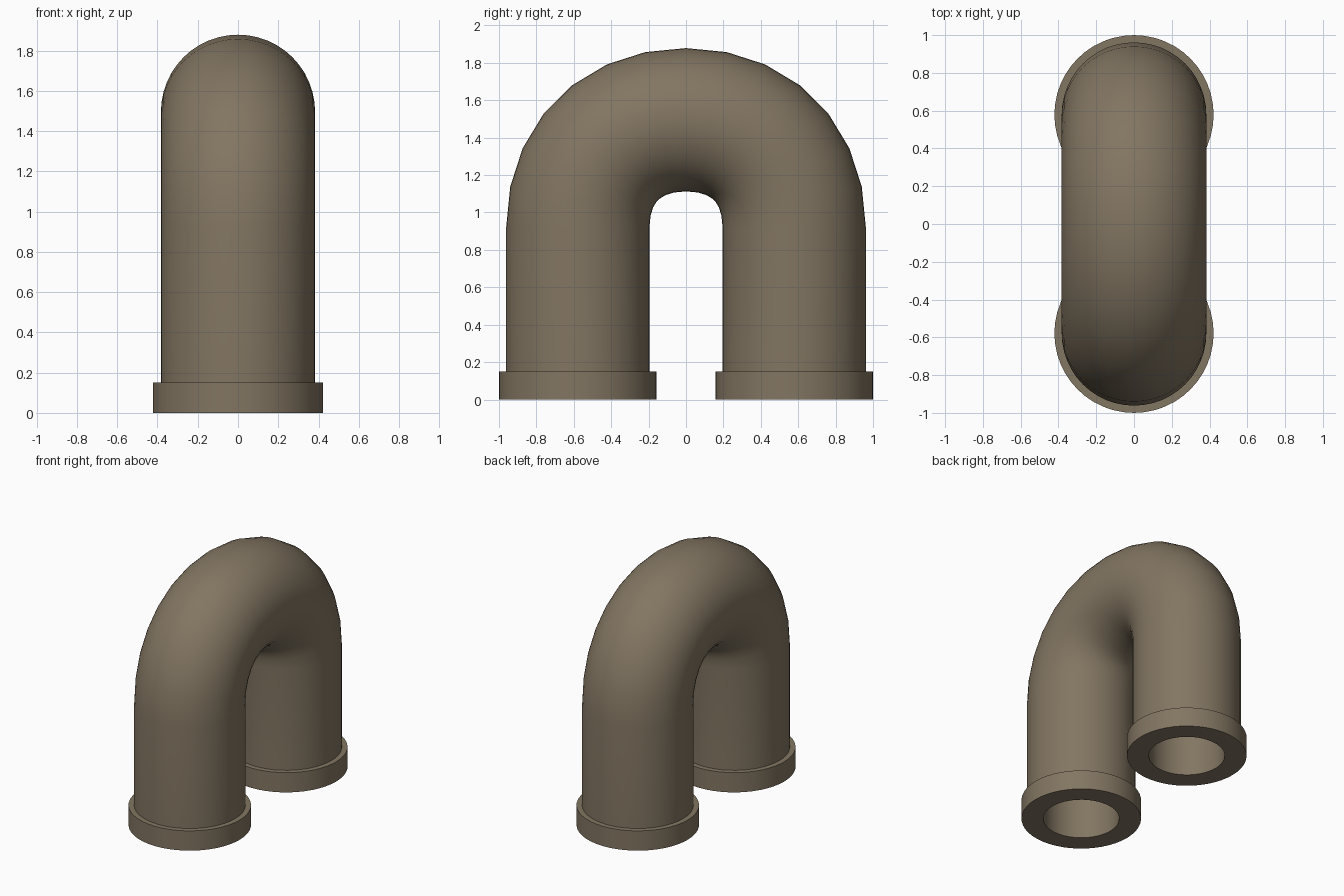
import bpy, bmesh, math
from mathutils import Vector

if "Cube" in bpy.data.objects:
    bpy.data.objects.remove(bpy.data.objects["Cube"])

SIDES = 48
LEG_Y, PIPE_R, COLLAR_R, BORE_R = 0.5785, 0.383, 0.4215, 0.268
COLLAR_H, BEND_Z, TOP_Z = 0.15, 0.92, 1.496
STEPS, HANDLE = 7, 0.60

mat = bpy.data.materials.new("drab brown")
mat.diffuse_color = (0.225, 0.18, 0.122, 1)
mat.use_nodes = True
mat.node_tree.nodes["Principled BSDF"].inputs["Base Color"].default_value = mat.diffuse_color


def quarter_bend():
    """Centre points and outward normals in (y, z), leg to crown."""
    h = TOP_Z - BEND_Z
    pts = [Vector(p) for p in ((LEG_Y, BEND_Z), (LEG_Y, BEND_Z + HANDLE * h),
                               (LEG_Y * HANDLE, TOP_Z), (0, TOP_Z))]
    out = []
    for i in range(STEPS + 1):
        t = i / STEPS
        s = 1 - t
        c = pts[0]*s**3 + pts[1]*3*s*s*t + pts[2]*3*s*t*t + pts[3]*t**3
        d = (pts[1]-pts[0])*s*s + (pts[2]-pts[1])*2*s*t + (pts[3]-pts[2])*t*t
        d.normalize()
        out.append((c, Vector((d.y, -d.x))))
    return out


def full_path(start, radius):
    """Rings (centre, normal, radius) from the +y foot over to the -y foot."""
    side = Vector((1, 0))
    half = [(Vector((LEG_Y, z)), side, r) for z, r in start]
    half += [(c, n, radius) for c, n in quarter_bend()]
    other = [(Vector((-c.x, c.y)), Vector((-n.x, n.y)), r)
             for c, n, r in reversed(half[:-1])]
    return half + other


# Outer skin with stepped collars, then back through the bore
rings = full_path([(0, COLLAR_R), (COLLAR_H, COLLAR_R), (COLLAR_H, PIPE_R)], PIPE_R)
rings += reversed(full_path([(0, BORE_R)], BORE_R))

bm = bmesh.new()
loops = []
for c, n, r in rings:
    loop = []
    for k in range(SIDES):
        a = 2 * math.pi * k / SIDES
        p = c + n * (r * math.cos(a))
        loop.append(bm.verts.new((r * math.sin(a), p.x, p.y)))
    loops.append(loop)
for i, a in enumerate(loops):
    b = loops[(i + 1) % len(loops)]
    for k in range(SIDES):
        j = (k + 1) % SIDES
        bm.faces.new((a[k], a[j], b[j], b[k]))
bmesh.ops.recalc_face_normals(bm, faces=bm.faces)
if bm.calc_volume(signed=True) < 0:
    bmesh.ops.reverse_faces(bm, faces=bm.faces)

me = bpy.data.meshes.new("u_bend_pipe")
bm.to_mesh(me)
bm.free()
me.materials.append(mat)
pipe = bpy.data.objects.new("u_bend_pipe", me)
bpy.context.collection.objects.link(pipe)
bpy.context.view_layer.objects.active = pipe
pipe.select_set(True)
bpy.ops.object.shade_smooth_by_angle(angle=math.radians(35))
